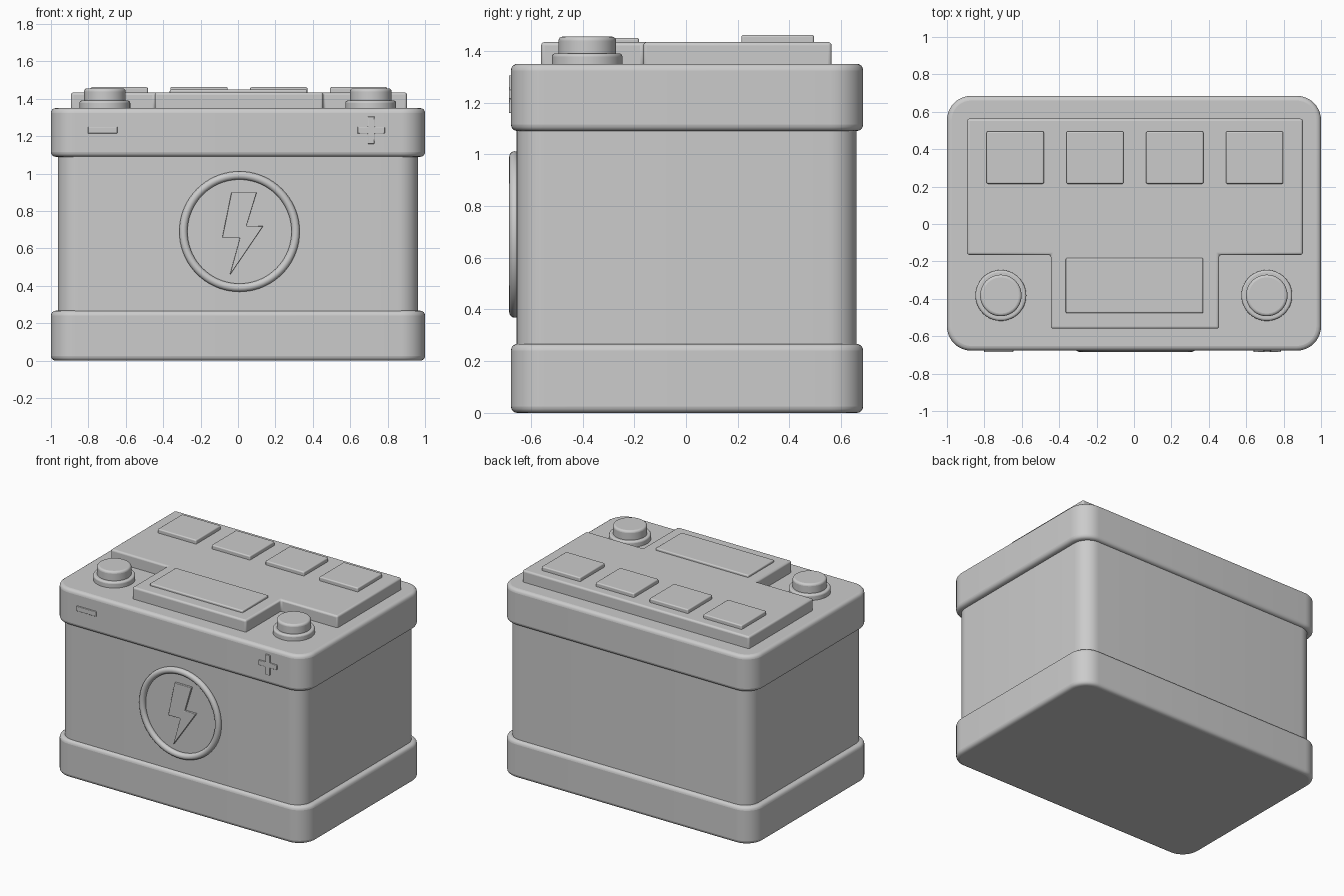
import bpy, bmesh, math

if "Cube" in bpy.data.objects:
    bpy.data.objects.remove(bpy.data.objects["Cube"])


def rect(x0, x1, y0, y1, r=0.0, seg=10):
    """Counter-clockwise rectangle outline, optionally with round corners."""
    if r == 0:
        return [(x0, y0), (x1, y0), (x1, y1), (x0, y1)]
    pts = []
    centres = [(x1 - r, y1 - r), (x0 + r, y1 - r), (x0 + r, y0 + r), (x1 - r, y0 + r)]
    for q, (cx, cy) in enumerate(centres):
        for i in range(seg + 1):
            a = math.pi / 2 * (q + i / seg)
            pts.append((cx + r * math.cos(a), cy + r * math.sin(a)))
    return pts


def circle(cx, cy, r, n=64):
    return [(cx + r * math.cos(2 * math.pi * i / n),
             cy + r * math.sin(2 * math.pi * i / n)) for i in range(n)]


def prism(name, pts, lo, hi, bevel, front=False):
    """Extrude an outline up z, or out of the front (-y) when front is set."""
    bm = bmesh.new()
    face = bm.faces.new([bm.verts.new((x, y, lo)) for x, y in pts])
    ext = bmesh.ops.extrude_face_region(bm, geom=[face])
    top = [v for v in ext["geom"] if isinstance(v, bmesh.types.BMVert)]
    bmesh.ops.translate(bm, verts=top, vec=(0, 0, hi - lo))
    bmesh.ops.recalc_face_normals(bm, faces=bm.faces)
    if front:
        for v in bm.verts:
            x, y, z = v.co
            v.co = (x, -z, y)
    mesh = bpy.data.meshes.new(name)
    bm.to_mesh(mesh)
    bm.free()
    ob = bpy.data.objects.new(name, mesh)
    bpy.context.collection.objects.link(ob)
    mod = ob.modifiers.new("edge_round", 'BEVEL')
    mod.width = bevel
    mod.segments = 4
    mod.limit_method = 'ANGLE'
    mod.angle_limit = math.radians(30)
    smooth(ob)
    return ob


def smooth(ob):
    bpy.ops.object.select_all(action='DESELECT')
    ob.select_set(True)
    bpy.context.view_layer.objects.active = ob
    bpy.ops.object.shade_smooth_by_angle(angle=math.radians(35))


# Case: base band, main body, lid
prism("base_band", rect(-1, 1, -0.677, 0.685, 0.13), 0, 0.267, 0.025)
prism("case_body", rect(-0.963, 0.963, -0.655, 0.66, 0.11), 0.2, 1.15, 0.01)
prism("lid", rect(-1, 1, -0.677, 0.685, 0.13), 1.09, 1.35, 0.025)

# T-shaped raised panel on the lid
prism("top_panel", [(-0.445, -0.56), (0.455, -0.56), (0.455, -0.165), (0.903, -0.165),
                    (0.903, 0.563), (-0.893, 0.563), (-0.893, -0.165), (-0.445, -0.165)],
      1.33, 1.434, 0.013)

# Four cell covers and the front plate
for i in range(4):
    x = -0.635 + 0.4265 * i
    prism(f"cell_cover_{i + 1}", rect(x - 0.153, x + 0.153, 0.215, 0.495), 1.41, 1.462, 0.008)
prism("front_plate", rect(-0.365, 0.37, -0.477, -0.182), 1.41, 1.45, 0.008)

# Terminals
for side, x in (("left", -0.712), ("right", 0.71)):
    prism(f"{side}_terminal_base", circle(x, -0.382, 0.136), 1.33, 1.39, 0.012)
    prism(f"{side}_terminal_post", circle(x, -0.382, 0.111), 1.37, 1.455, 0.015)

# Polarity marks
prism("minus_mark", rect(-0.802, -0.645, 1.214, 1.25), 0.66, 0.685, 0.004, True)
cx, cz, a, w = 0.712, 1.232, 0.073, 0.018
plus = [(cx + x, cz + z) for x, z in
        [(-w, -a), (w, -a), (w, -w), (a, -w), (a, w), (w, w),
         (w, a), (-w, a), (-w, w), (-a, w), (-a, -w), (-w, -w)]]
prism("plus_mark", plus, 0.66, 0.685, 0.004, True)

# Round badge with a raised lightning bolt
bpy.ops.mesh.primitive_torus_add(major_segments=72, minor_segments=16,
                                 major_radius=0.3, minor_radius=0.022,
                                 location=(0.008, -0.662, 0.69),
                                 rotation=(math.pi / 2, 0, 0))
ring = bpy.context.object
ring.name = "badge_ring"
smooth(ring)
prism("badge_bolt", [(-0.045, 0.455), (0.135, 0.72), (0.045, 0.72), (0.1, 0.9),
                     (-0.035, 0.9), (-0.085, 0.655), (0.01, 0.655)],
      0.64, 0.67, 0.004, True)
